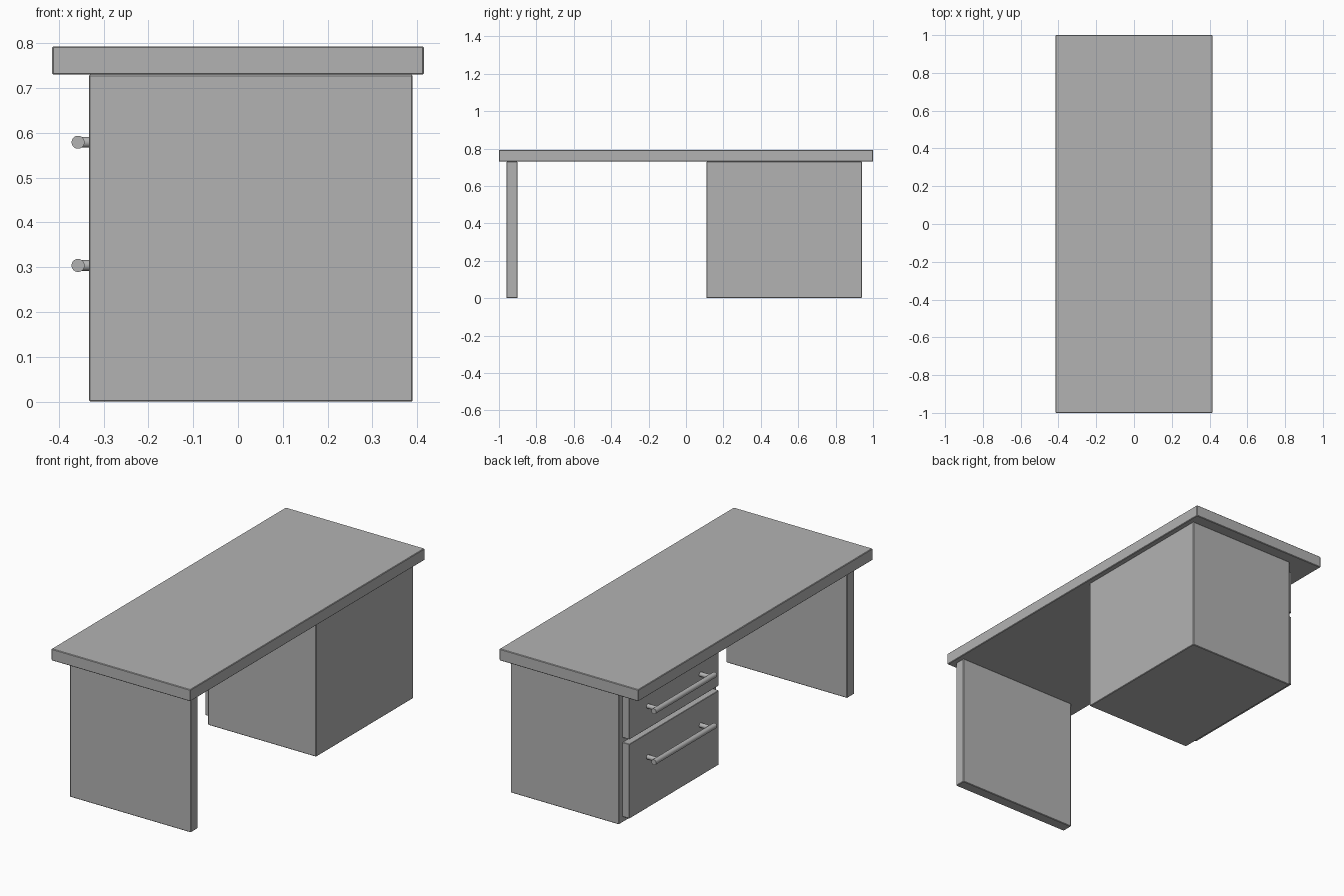
import bpy
from mathutils import Matrix, Vector

default = bpy.data.objects.get("Cube")
if default:
    bpy.data.objects.remove(default, do_unlink=True)

# One plain grey for the whole desk
grey = bpy.data.materials.new("plain_grey")
grey.use_nodes = True
colour = (0.45, 0.45, 0.45, 1)
grey.diffuse_color = colour
grey.node_tree.nodes["Principled BSDF"].inputs["Base Color"].default_value = colour


def panel(name, low, high, bevel=0.003):
    """Box between two corners with slightly eased edges."""
    low, high = Vector(low), Vector(high)
    bpy.ops.mesh.primitive_cube_add(size=1)
    ob = bpy.context.object
    ob.name = name
    ob.data.transform(Matrix.Translation((low + high) / 2) @ Matrix.Diagonal((high - low).to_4d()))
    ob.data.materials.append(grey)
    mod = ob.modifiers.new("eased_edges", 'BEVEL')
    mod.width = bevel
    mod.segments = 1
    return ob


def rod(name, start, end, radius):
    """Round bar between two points."""
    start, end = Vector(start), Vector(end)
    axis = end - start
    bpy.ops.mesh.primitive_cylinder_add(vertices=32, radius=radius, depth=axis.length)
    ob = bpy.context.object
    ob.name = name
    turn = axis.to_track_quat('Z', 'Y').to_matrix().to_4x4()
    ob.data.transform(Matrix.Translation((start + end) / 2) @ turn)
    ob.data.materials.append(grey)
    bpy.ops.object.shade_smooth_by_angle()
    return ob


TOP_Z = 0.73
BACK_X = 0.39
CABINET_X = -0.257
DRAWER_X = CABINET_X - 0.04
HANDLE_X = -0.357

# Worktop and its two supports
panel("desk_top", (-0.415, -1, TOP_Z), (0.415, 1, 0.793))
panel("leg_panel", (-0.333, -0.96, 0), (BACK_X, -0.9, TOP_Z))
panel("drawer_cabinet", (CABINET_X, 0.11, 0), (BACK_X, 0.94, TOP_Z))

# Drawer fronts with bar handles
for level, bottom, top, handle_z in (("lower", 0.03, 0.432, 0.304),
                                     ("upper", 0.457, 0.697, 0.579)):
    panel(level + "_drawer_front", (DRAWER_X, 0.143, bottom),
          (CABINET_X + 0.002, 0.907, top), 0.002)
    rod(level + "_handle_bar", (HANDLE_X, 0.265, handle_z), (HANDLE_X, 0.785, handle_z), 0.0145)
    for side, y in (("near", 0.3), ("far", 0.75)):
        rod(f"{level}_handle_{side}_post", (DRAWER_X + 0.004, y, handle_z),
            (HANDLE_X, y, handle_z), 0.012)
